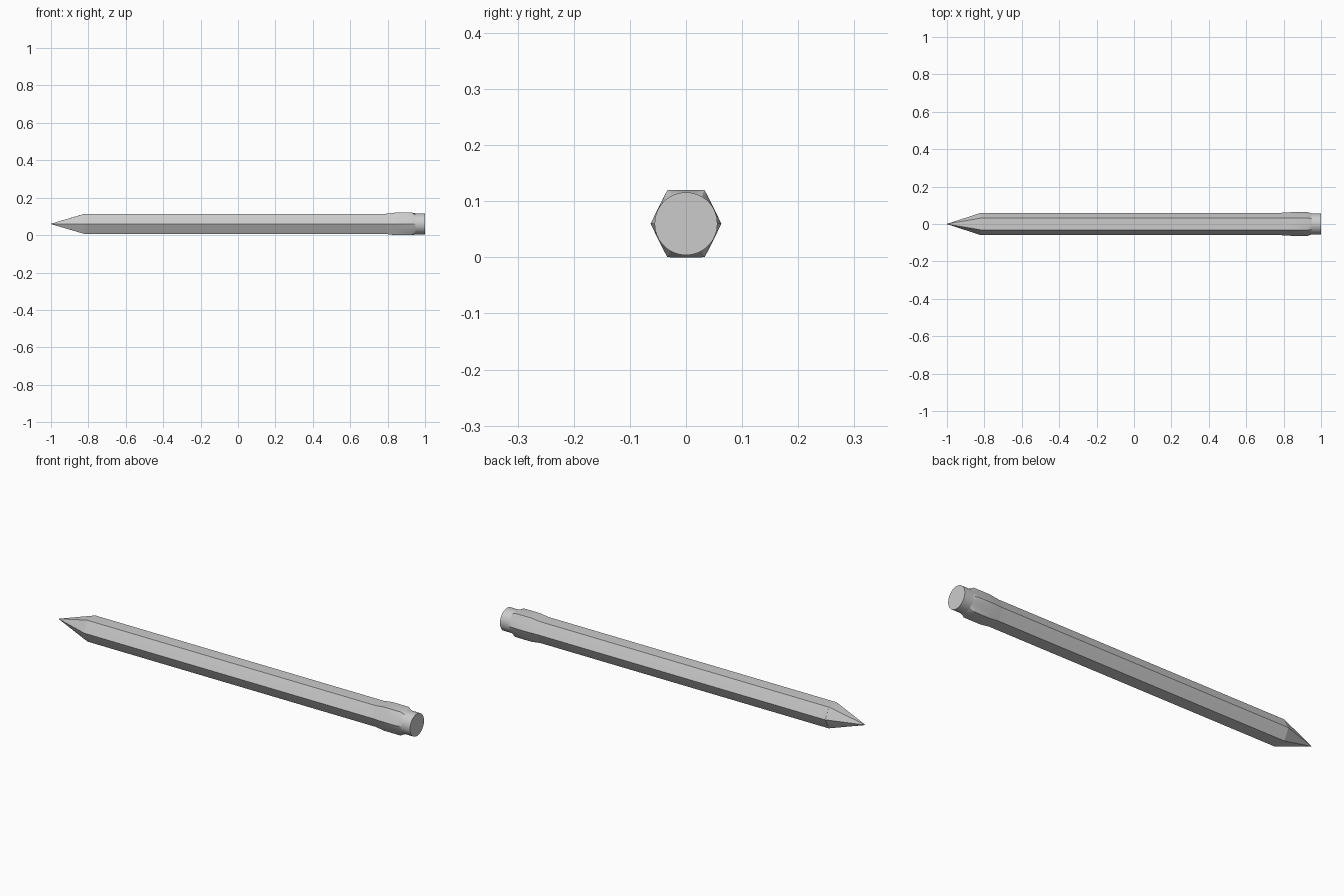
import bpy, bmesh, math

cube = bpy.data.objects.get("Cube")
if cube:
    bpy.data.objects.remove(cube, do_unlink=True)

AXIS_Z = 0.06
STEPS = 6  # points along each hexagon side

grey = bpy.data.materials.new("plain grey")
grey.use_nodes = True
grey.diffuse_color = (0.6, 0.6, 0.6, 1)
grey.node_tree.nodes["Principled BSDF"].inputs["Base Color"].default_value = (0.6, 0.6, 0.6, 1)


def ring(half_width, half_height, roundness):
    """Hexagon with flats above and below, blended towards an ellipse."""
    flat = half_width * 0.53
    corners = [(half_width, 0), (flat, half_height), (-flat, half_height),
               (-half_width, 0), (-flat, -half_height), (flat, -half_height)]
    points = []
    for i, (y0, z0) in enumerate(corners):
        y1, z1 = corners[(i + 1) % len(corners)]
        for s in range(STEPS):
            t = s / STEPS
            angle = (i + t) * math.pi / 3
            hy, hz = y0 + (y1 - y0) * t, z0 + (z1 - z0) * t
            cy, cz = half_width * math.cos(angle), half_height * math.sin(angle)
            points.append((hy + (cy - hy) * roundness, hz + (cz - hz) * roundness))
    return points


def loft(name, sections):
    """Skin of rings along x; each section is (x, half width, half height, roundness)."""
    bm = bmesh.new()
    rings = [[bm.verts.new((x, y, z + AXIS_Z)) for y, z in ring(w, h, r)]
             for x, w, h, r in sections]
    for a, b in zip(rings, rings[1:]):
        for i in range(len(a)):
            j = (i + 1) % len(a)
            bm.faces.new((a[i], a[j], b[j], b[i]))
    bm.faces.new(rings[0])
    bm.faces.new(rings[-1])
    bmesh.ops.recalc_face_normals(bm, faces=bm.faces)
    mesh = bpy.data.meshes.new(name)
    bm.to_mesh(mesh)
    bm.free()
    mesh.materials.append(grey)
    obj = bpy.data.objects.new(name, mesh)
    bpy.context.collection.objects.link(obj)
    bpy.ops.object.select_all(action="DESELECT")
    obj.select_set(True)
    bpy.context.view_layer.objects.active = obj
    bpy.ops.object.shade_smooth_by_angle(angle=math.radians(25))
    return obj


# Sharpened tip and long hexagonal shaft
loft("sharpened_tip", [(-1, 0.001, 0.001, 0.1), (-0.82, 0.059, 0.054, 0.04)])
loft("shaft", [(-0.82, 0.06, 0.054, 0.04), (0.84, 0.06, 0.054, 0.04)])

# Metal sleeve, slightly proud of the shaft and rounding off at the end
loft("sleeve", [(0.79, 0.06, 0.054, 0.04), (0.84, 0.063, 0.06, 0.04),
                (0.93, 0.063, 0.06, 0.04), (0.95, 0.056, 0.056, 1)])

# Round eraser
loft("eraser", [(0.92, 0.056, 0.056, 1), (1, 0.056, 0.056, 1)])
